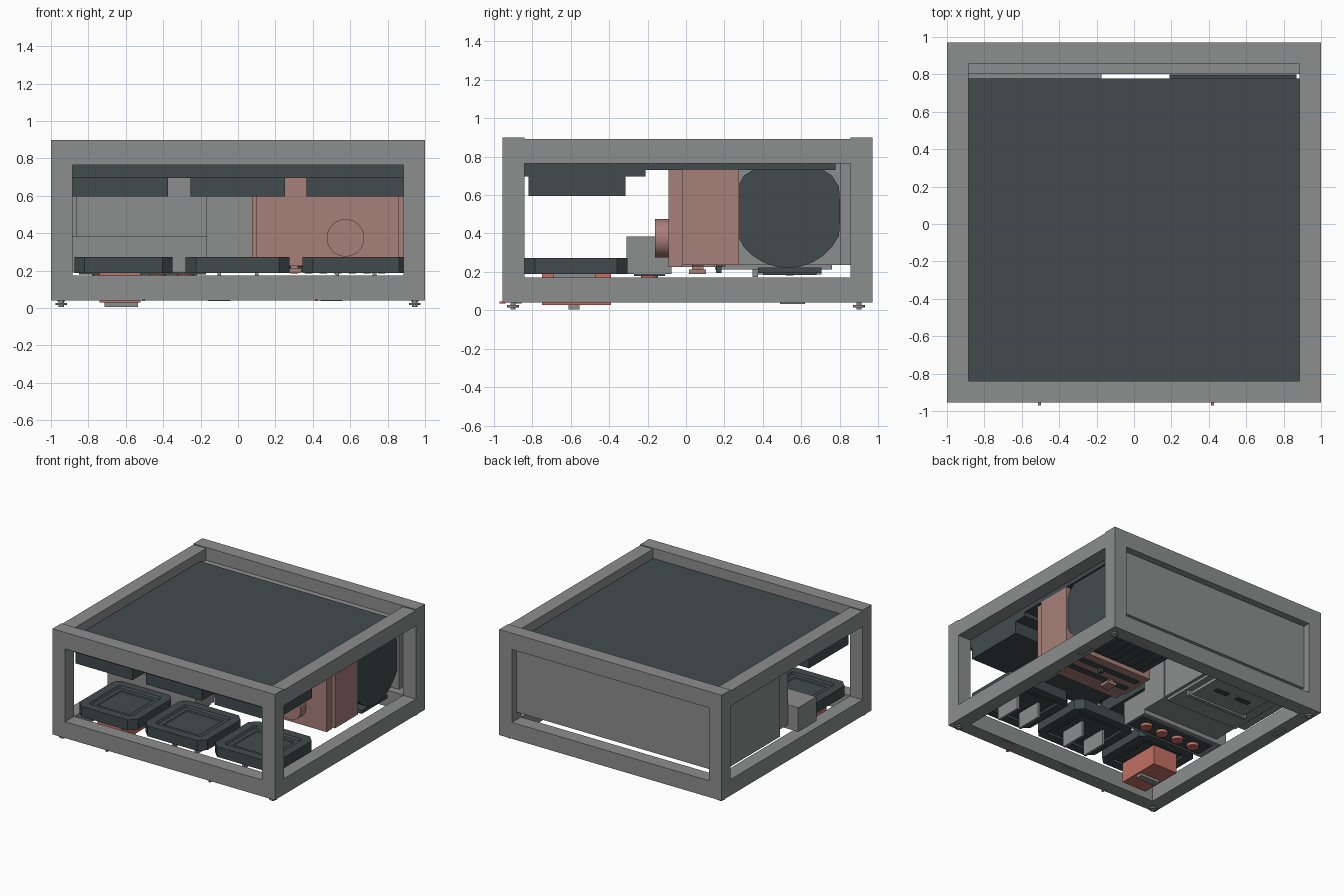
import bpy, bmesh, math

if "Cube" in bpy.data.objects:
    bpy.data.objects.remove(bpy.data.objects["Cube"])


def material(name, rgb):
    m = bpy.data.materials.new(name)
    m.diffuse_color = (*rgb, 1)
    m.use_nodes = True
    m.node_tree.nodes["Principled BSDF"].inputs["Base Color"].default_value = m.diffuse_color
    return m


GREY = material("steel_grey", (0.262, 0.268, 0.266))
DARK = material("dark_slate", (0.053, 0.071, 0.073))
PINK = material("dusty_pink", (0.39, 0.215, 0.195))
RED = material("coral", (0.54, 0.16, 0.13))


def finish(name, bm, mat):
    bmesh.ops.recalc_face_normals(bm, faces=bm.faces)
    me = bpy.data.meshes.new(name)
    bm.to_mesh(me)
    bm.free()
    me.materials.append(mat)
    ob = bpy.data.objects.new(name, me)
    bpy.context.collection.objects.link(ob)
    return ob


def box(name, x, y, z, mat):
    """Box from (min, max) pairs on each axis."""
    bm = bmesh.new()
    bmesh.ops.create_cube(bm, size=1)
    for v in bm.verts:
        v.co = [(a + b) / 2 + c * (b - a) for c, (a, b) in zip(v.co, (x, y, z))]
    return finish(name, bm, mat)


def prism(name, pts, direction, mat):
    """Closed outline pushed along a direction."""
    bm = bmesh.new()
    face = bm.faces.new([bm.verts.new(p) for p in pts])
    new = bmesh.ops.extrude_face_region(bm, geom=[face])["geom"]
    bmesh.ops.translate(bm, vec=direction,
                        verts=[g for g in new if isinstance(g, bmesh.types.BMVert)])
    return finish(name, bm, mat)


def ring(n, r):
    return [(r * math.cos(2 * math.pi * i / n), r * math.sin(2 * math.pi * i / n)) for i in range(n)]


def disc(name, x, y, z, r, mat, n=20):
    return prism(name, [(x + a, y + b, z[0]) for a, b in ring(n, r)], (0, 0, z[1] - z[0]), mat)


def tray(name, x, y, z, mat, c=0.055):
    """Chamfered tray with a stepped rim on top and a hollow underside."""
    (x0, x1), (y0, y1) = x, y
    pts = [(x0 + c, y0), (x1 - c, y0), (x1, y0 + c), (x1, y1 - c),
           (x1 - c, y1), (x0 + c, y1), (x0, y1 - c), (x0, y0 + c)]
    ob = prism(name, [(a, b, z[0]) for a, b in pts], (0, 0, z[1] - z[0]), mat)
    bm = bmesh.new()
    bm.from_mesh(ob.data)
    bm.normal_update()
    caps = [f for f in bm.faces if abs(f.normal.z) > 0.9]
    for f in caps:
        up = f.normal.z > 0
        for width, depth in ((0.07, 0), (0.01, -0.015), (0.035, 0), (0.008, -0.006)):
            bmesh.ops.inset_region(bm, faces=[f], thickness=width, use_even_offset=True)
            for v in f.verts:
                v.co.z += depth if up else -depth
    bm.to_mesh(ob.data)
    bm.free()
    return ob


# Outer frame
FY, RY, W = -0.955, 0.97, 0.115
ends = {"front": (FY, FY + W), "rear": (RY - W, RY)}
sides = {"left": (-1, -1 + W), "right": (1 - W, 1)}
for e, y in ends.items():
    box(e + "_top_beam", (-1, 1), y, (0.765, 0.898), GREY)
    box(e + "_bottom_beam", (-1, 1), y, (0.04, 0.173), GREY)
    for s, x in sides.items():
        box(f"{e}_{s}_post", x, y, (0.173, 0.765), GREY)
for s, x in sides.items():
    box(s + "_top_beam", x, (FY + W, RY - W), (0.765, 0.89), GREY)
    box(s + "_bottom_beam", x, (FY + W, RY - W), (0.04, 0.17), GREY)

# Feet
for x in (-0.945, 0.945):
    for y in (-0.9, 0.9):
        disc("foot_stem", x, y, (0.005, 0.04), 0.014, GREY, 12)
        disc("foot_flange", x, y, (0.015, 0.027), 0.03, GREY, 12)

# Recessed top panel and rear panel
box("top_panel", (-0.885, 0.885), (-0.84, 0.778), (0.73, 0.815), DARK)
box("top_front_plate", (-0.885, 0.885), (-0.84, -0.21), (0.695, 0.73), DARK)
box("rear_panel", (-0.885, 0.885), (0.803, 0.912), (0.235, 0.765), GREY)
box("rear_ledge", (-0.885, 0.885), (0.803, 0.855), (0.765, 0.795), GREY)

# Upper boxes hanging from the panel
for x in ((-0.885, -0.375), (-0.255, 0.25), (0.365, 0.885)):
    box("upper_box", x, (-0.82, -0.315), (0.595, 0.695), DARK)

# Lower trays
for x in ((-0.875, -0.35), (-0.28, 0.275), (0.345, 0.915)):
    tray("lower_tray", x, (-0.84, -0.305), (0.188, 0.272), DARK)

# Equipment cabinet on the left
box("cabinet", (-0.95, -0.175), (0.15, 0.803), (0.235, 0.73), GREY)
box("cabinet_top_lip", (-0.95, -0.175), (0.778, 0.803), (0.73, 0.765), GREY)
box("cabinet_front", (-0.865, -0.165), (-0.075, 0.15), (0.225, 0.73), GREY)
box("cabinet_base", (-0.86, -0.2), (0.15, 0.76), (0.212, 0.235), GREY)
box("low_cabinet", (-0.955, -0.165), (-0.31, -0.075), (0.19, 0.385), GREY)
box("low_cabinet_underplate", (-0.85, -0.17), (-0.27, -0.11), (0.178, 0.19), DARK)
for i in range(4):
    disc("port_cap", -0.28 - 0.15 * i, -0.19, (0.155, 0.178), 0.045, RED)
box("cabinet_hatch", (-0.75, -0.25), (0.375, 0.705), (0.187, 0.212), GREY)
box("hatch_rail", (-0.78, -0.22), (0.345, 0.375), (0.172, 0.212), GREY)
for x in (-0.6, -0.4):
    box("hatch_slot", (x - 0.06, x + 0.06), (0.52, 0.56), (0.18, 0.187), DARK)

# Blower housing with nozzle
box("blower_face", (0.1, 0.86), (-0.09, -0.02), (0.225, 0.73), PINK)
box("blower_body", (0.075, 0.885), (-0.02, 0.275), (0.235, 0.73), PINK)
nozzle = prism("nozzle", [(0.575 + a, -0.16, 0.375 + b) for a, b in ring(40, 0.1)],
               (0, 0.07, 0), PINK)
for y in (0.06, 0.18):
    box("blower_under_strip", (0.12, 0.86), (y - 0.025, y + 0.025), (0.228, 0.235), DARK)
box("drain_neck", (0.28, 0.32), (0.03, 0.09), (0.21, 0.24), PINK)
box("drain_valve", (0.26, 0.34), (0.015, 0.105), (0.188, 0.212), PINK)
box("drain_sensor", (0.45, 0.48), (0.155, 0.185), (0.195, 0.232), DARK)

# Dark drum behind the blower, trimmed flat at the rear and top
profile = []
for a, b in ring(28, 0.295):
    p = (0.19, min(max(0.53 + a, 0.27), 0.8), min(0.515 + b, 0.73))
    if p not in profile:
        profile.append(p)
prism("drum", profile, (0.68, 0, 0), DARK)

# Louvred vent under the drum
box("vent_plate", (0.22, 0.85), (0.375, 0.705), (0.193, 0.222), DARK)
for i in range(7):
    x = 0.28 + 0.078 * i
    box("vent_louvre", (x, x + 0.04), (0.4, 0.68), (0.184, 0.193), DARK)

# Connector box and clips below the trays
box("connector_box", (-0.74, -0.52), (-0.75, -0.39), (0.028, 0.19), RED)
box("connector_tab", (-0.715, -0.535), (-0.61, -0.555), (0.005, 0.028), GREY)
for x in (-0.1, 0.1, 0.53, 0.73):
    box("tray_clip", (x - 0.01, x + 0.01), (-0.69, -0.47), (0.07, 0.2), GREY)

# Small fittings on the frame
for x, m in ((-0.505, GREY), (0.42, RED)):
    box("front_pin", (x - 0.008, x + 0.008), (-0.97, -0.94), (0.036, 0.046), m)
for x in (-0.1, 0.5):
    box("beam_slot", (x - 0.06, x + 0.06), (-0.89, -0.855), (0.036, 0.04), GREY)
for s in (-1, 1):
    box("side_slot", (s * 0.945 - 0.02, s * 0.945 + 0.02), (0.49, 0.62), (0.034, 0.04), GREY)

# Smooth the round nozzle
bpy.context.view_layer.objects.active = nozzle
nozzle.select_set(True)
bpy.ops.object.shade_smooth_by_angle(angle=math.radians(30))
